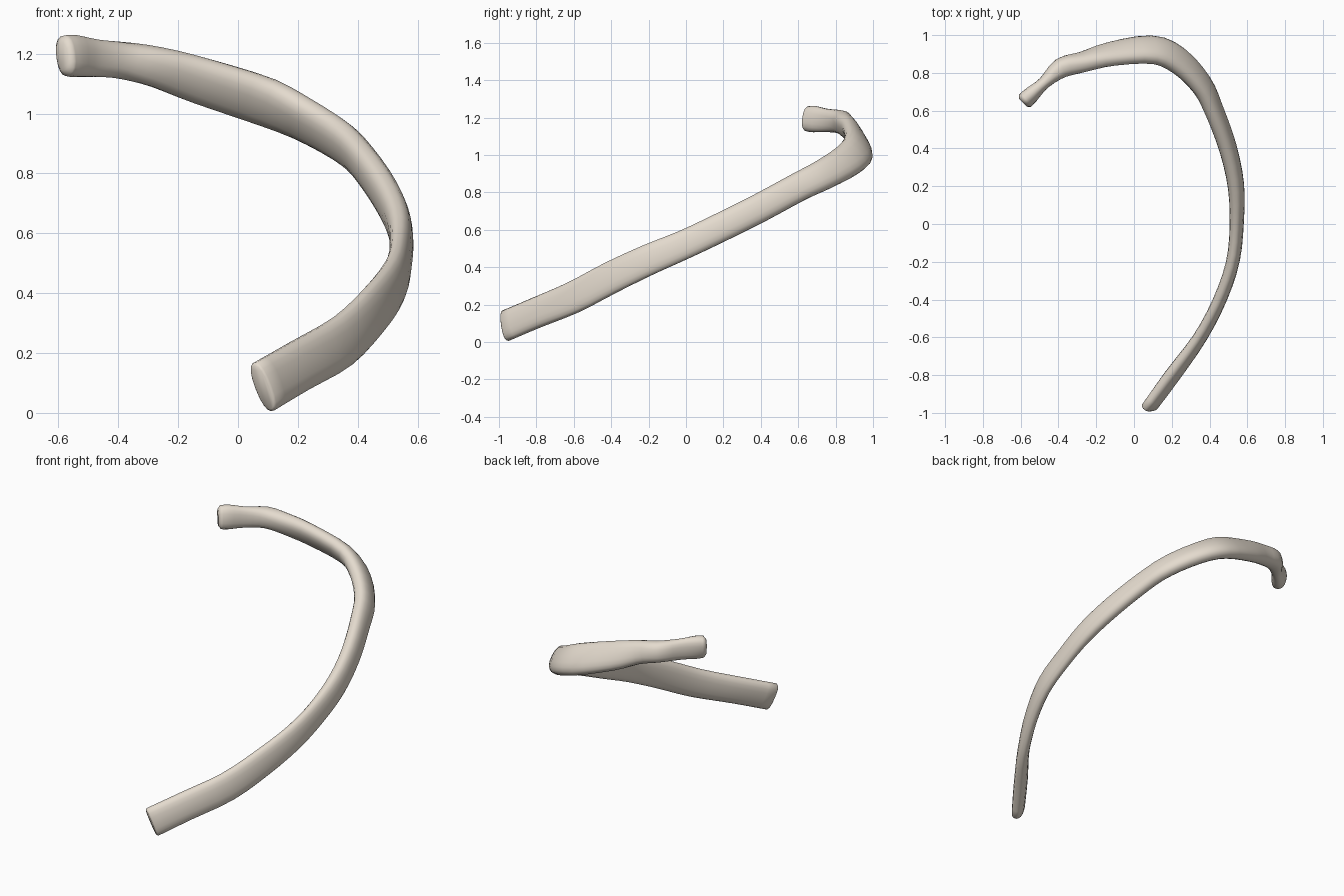
import bpy, bmesh, math
from mathutils import Vector

if "Cube" in bpy.data.objects:
    bpy.data.objects.remove(bpy.data.objects["Cube"])

# Stations along the rib, front end to head: x, y, z, height, thickness, inward lean (deg)
STATIONS = [
    (0.085, -0.965, 0.087, 0.175, 0.070, 12),
    (0.205, -0.800, 0.157, 0.172, 0.078, 10),
    (0.350, -0.600, 0.240, 0.176, 0.070, 6),
    (0.455, -0.400, 0.345, 0.174, 0.070, 4),
    (0.523, -0.200, 0.440, 0.166, 0.070, 4),
    (0.544, 0.000, 0.525, 0.156, 0.072, 6),
    (0.540, 0.200, 0.620, 0.155, 0.084, 8),
    (0.498, 0.400, 0.720, 0.155, 0.090, 12),
    (0.425, 0.600, 0.828, 0.155, 0.092, 18),
    (0.360, 0.735, 0.895, 0.165, 0.095, 26),
    (0.240, 0.862, 0.970, 0.182, 0.100, 36),
    (0.100, 0.922, 1.036, 0.190, 0.100, 40),
    (-0.120, 0.900, 1.108, 0.170, 0.095, 34),
    (-0.270, 0.858, 1.155, 0.138, 0.100, 22),
    (-0.385, 0.826, 1.177, 0.124, 0.106, 8),
    (-0.475, 0.748, 1.185, 0.126, 0.066, 0),
    (-0.545, 0.683, 1.192, 0.142, 0.084, -8),
    (-0.578, 0.652, 1.193, 0.136, 0.084, -12),
]
STEPS, SIDES = 3, 18


def catmull(a, b, c, d, t):
    return [0.5 * (2*q + (r-p)*t + (2*p-5*q+4*r-s)*t*t + (3*q-p-3*r+s)*t**3)
            for p, q, r, s in zip(a, b, c, d)]


# Smoothly interpolated stations
n = len(STATIONS)
path = []
for i in range(n - 1):
    a, b = STATIONS[max(i-1, 0)], STATIONS[i]
    c, d = STATIONS[i+1], STATIONS[min(i+2, n-1)]
    path += [catmull(a, b, c, d, k / STEPS) for k in range(STEPS)]
path.append(list(STATIONS[-1]))
pts = [Vector(p[:3]) for p in path]

bm = bmesh.new()


def ring(center, tangent, height, thick, lean):
    up = Vector((0, 0, 1))
    up = (up - tangent * up.dot(tangent)).normalized()
    out = tangent.cross(up)
    c, s = math.cos(math.radians(lean)), math.sin(math.radians(lean))
    h, o = up * c - out * s, out * c + up * s
    verts = []
    for k in range(SIDES):
        a = 2 * math.pi * k / SIDES
        u, v = math.cos(a), math.sin(a)
        u = math.copysign(abs(u) ** 0.85, u)
        v = math.copysign(abs(v) ** 0.85, v)
        verts.append(bm.verts.new(center + o * (u * thick / 2) + h * (v * height / 2)))
    return verts


# Shaft rings, with a slightly rounded rim at both ends
rings = []
last = len(pts) - 1
for i, p in enumerate(path):
    t = (pts[min(i+1, last)] - pts[max(i-1, 0)]).normalized()
    if i == last:
        rings.append(ring(pts[i], t, *p[3:]))
        rings.append(ring(pts[i] + t * 0.014, t, p[3] * 0.72, p[4] * 0.65, p[5]))
    elif i == 0:
        rings.append(ring(pts[i] - t * 0.008, t, p[3] * 0.9, p[4] * 0.8, p[5]))
        rings.append(ring(pts[i], t, *p[3:]))
    else:
        rings.append(ring(pts[i], t, *p[3:]))
for r0, r1 in zip(rings, rings[1:]):
    for k in range(SIDES):
        j = (k + 1) % SIDES
        bm.faces.new((r0[k], r0[j], r1[j], r1[k]))
bm.faces.new(rings[0][::-1])
bm.faces.new(rings[-1])
bmesh.ops.recalc_face_normals(bm, faces=bm.faces)

mesh = bpy.data.meshes.new("rib_bone")
bm.to_mesh(mesh)
bm.free()
rib = bpy.data.objects.new("rib_bone", mesh)
bpy.context.collection.objects.link(rib)

# Bone colour and smooth shading
mat = bpy.data.materials.new("bone")
mat.diffuse_color = (0.78, 0.71, 0.62, 1)
mat.use_nodes = True
mat.node_tree.nodes["Principled BSDF"].inputs["Base Color"].default_value = mat.diffuse_color
mesh.materials.append(mat)
bpy.context.view_layer.objects.active = rib
rib.select_set(True)
bpy.ops.object.shade_smooth_by_angle(angle=math.radians(50))
